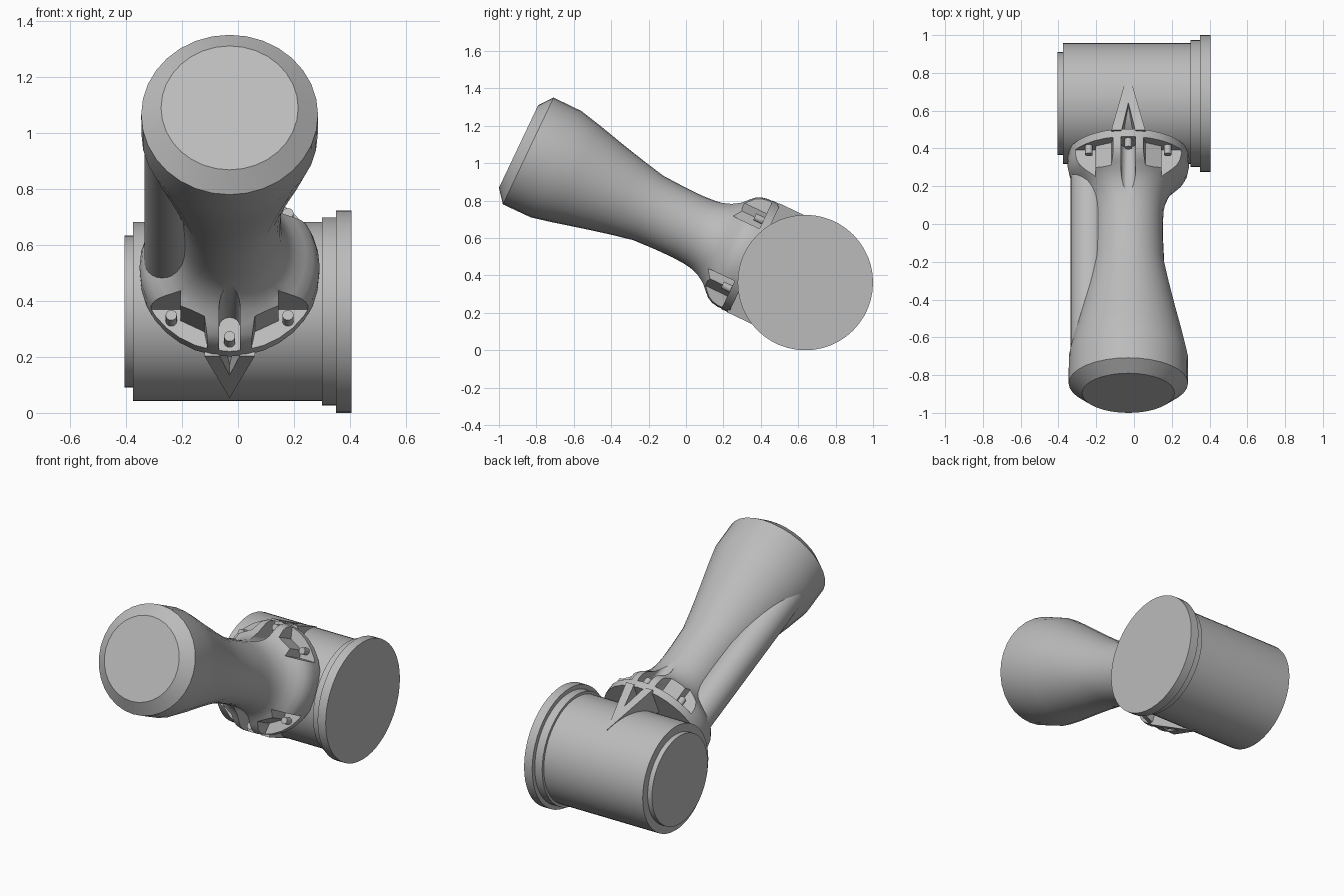
import bpy, bmesh, math
from mathutils import Matrix

if "Cube" in bpy.data.objects:
    bpy.data.objects.remove(bpy.data.objects["Cube"])

grey = bpy.data.materials.new("plain grey")
grey.use_nodes = True
COLOR = (0.5, 0.5, 0.5, 1)
grey.diffuse_color = COLOR
grey.node_tree.nodes["Principled BSDF"].inputs["Base Color"].default_value = COLOR

# Shared frames: arm axis leans up and forward from the motor centre
HUB = Matrix.Translation((0, 0.638, 0.362))
MOTOR = HUB @ Matrix.Rotation(math.pi / 2, 4, "Y")
ARM = HUB @ Matrix.Translation((-0.03, 0, 0)) @ Matrix.Rotation(math.radians(64.6), 4, "X")


def make(name, bm, frame):
    bmesh.ops.recalc_face_normals(bm, faces=bm.faces)
    mesh = bpy.data.meshes.new(name)
    bm.to_mesh(mesh)
    bm.free()
    mesh.materials.append(grey)
    obj = bpy.data.objects.new(name, mesh)
    bpy.context.collection.objects.link(obj)
    obj.matrix_world = frame
    return obj


def select(obj):
    bpy.ops.object.select_all(action="DESELECT")
    obj.select_set(True)
    bpy.context.view_layer.objects.active = obj


def smooth(obj, angle=25):
    select(obj)
    bpy.ops.object.shade_smooth_by_angle(angle=math.radians(angle))


def lathe(name, profile, frame, sides=32):
    """Closed turned solid from (radius, height) pairs."""
    bm = bmesh.new()
    rings = []
    for r, h in profile:
        rings.append([bm.verts.new((r * math.cos(a), r * math.sin(a), h))
                      for a in (math.tau * i / sides for i in range(sides))])
    for low, high in zip(rings, rings[1:]):
        for i in range(sides):
            j = (i + 1) % sides
            bm.faces.new((low[i], low[j], high[j], high[i]))
    bm.faces.new(rings[0])
    bm.faces.new(rings[-1])
    return make(name, bm, frame)


def prism(name, points, start, end, frame):
    """Extrude an outline along the frame's z axis."""
    bm = bmesh.new()
    face = bm.faces.new([bm.verts.new((x, y, start)) for x, y in points])
    top = bmesh.ops.extrude_face_region(bm, geom=[face])["geom"]
    bmesh.ops.translate(bm, vec=(0, 0, end - start),
                        verts=[v for v in top if isinstance(v, bmesh.types.BMVert)])
    return make(name, bm, frame)


def cut(obj, cutter):
    select(obj)
    mod = obj.modifiers.new("cut", "BOOLEAN")
    mod.operation = "DIFFERENCE"
    mod.solver = "EXACT"
    mod.object = cutter
    bpy.ops.object.modifier_apply(modifier=mod.name)
    bpy.data.objects.remove(cutter)


# Motor drum with stepped end plates
drum = lathe("motor_drum", [
    (0.272, -0.405), (0.272, -0.375), (0.32, -0.375), (0.32, 0.30), (0.336, 0.30),
    (0.336, 0.35), (0.362, 0.35), (0.362, 0.405)], MOTOR, 48)
smooth(drum)

# Arm: mounting flange, flared root, neck and wide chamfered end
arm = lathe("arm", [
    (0.32, 0.30), (0.322, 0.37), (0.315, 0.405), (0.30, 0.435), (0.273, 0.463),
    (0.24, 0.495), (0.215, 0.535), (0.197, 0.58), (0.187, 0.63), (0.183, 0.70),
    (0.184, 0.80), (0.19, 0.93), (0.217, 1.06), (0.252, 1.21), (0.287, 1.35),
    (0.315, 1.476), (0.316, 1.64), (0.245, 1.697)], ARM)

# Bolt pockets cut into the flared root
FLOOR = 0.345
pocket = [(0.08, 0.4), (0.08, 0.3), (0.09, 0.244), (0.175, 0.2),
          (0.175, 0.155), (0.4, 0.155), (0.4, 0.4)]
arc = [math.pi * i / 8 for i in range(9)]
slot = [(0.038 * math.cos(a), 0.225 - 0.038 * math.sin(a)) for a in arc]
slot += [(-0.038, 0.4), (0.038, 0.4)]
for my in (1, -1):
    cut(arm, prism("slot_cutter", [(x, y * my) for x, y in slot], FLOOR, 0.65, ARM))
    for mx in (1, -1):
        cut(arm, prism("pocket_cutter", [(x * mx, y * my) for x, y in pocket],
                       FLOOR, 0.65, ARM))
smooth(arm)

# Cable conduit along the right side of the arm
conduit = lathe("cable_conduit", [(0.1, 0.40), (0.1, 1.5)],
                ARM @ Matrix.Translation((-0.205, 0, 0)))
smooth(conduit)

# Bolts in the pockets
for k, degrees in enumerate((45, 90, 135, 225, 270, 315)):
    a = math.radians(degrees)
    spot = Matrix.Translation((0.295 * math.cos(a), 0.285 * math.sin(a), 0))
    bolt = lathe(f"bolt_{k + 1}", [(0.02, 0.33), (0.02, 0.395)], ARM @ spot, 16)
    smooth(bolt)

# Pointed hollow ribs tying the flange to the drum, above and below
rib = [(-0.09, 0.31), (0, -0.04), (0.09, 0.31), (0.036, 0.31), (0, 0.15), (-0.036, 0.31)]
for name, side in (("upper_rib", 1), ("lower_rib", -1)):
    frame = ARM @ Matrix.Rotation(math.pi / 2, 4, "X")
    prism(name, rib, -0.15 * side, -0.323 * side, frame)
